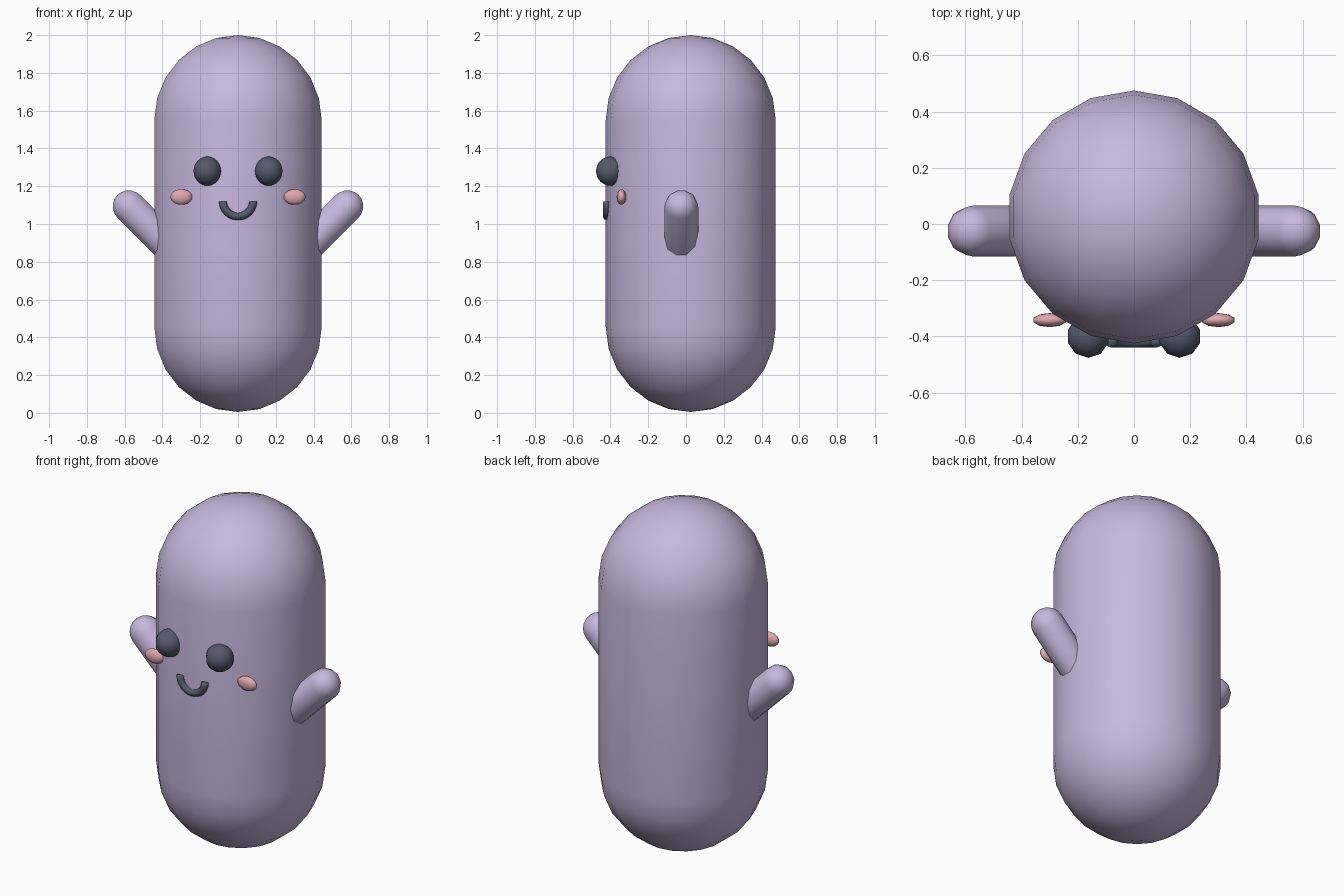
import bpy
import bmesh
import math
from mathutils import Matrix, Vector

cube = bpy.data.objects.get("Cube")
if cube:
    bpy.data.objects.remove(cube, do_unlink=True)


def linear(c):
    c /= 255
    return c / 12.92 if c <= 0.04045 else ((c + 0.055) / 1.055) ** 2.4


def material(name, rgb):
    mat = bpy.data.materials.new(name)
    mat.use_nodes = True
    colour = [linear(c) for c in rgb] + [1]
    mat.diffuse_color = colour
    mat.node_tree.nodes["Principled BSDF"].inputs["Base Color"].default_value = colour
    return mat


lavender = material("lavender", (200, 184, 222))
slate = material("dark slate", (84, 89, 108))
pink = material("blush pink", (224, 168, 175))


def add_object(name, bm, mat, matrix):
    bmesh.ops.recalc_face_normals(bm, faces=bm.faces)
    mesh = bpy.data.meshes.new(name)
    bm.to_mesh(mesh)
    bm.free()
    mesh.shade_smooth()
    mesh.materials.append(mat)
    obj = bpy.data.objects.new(name, mesh)
    obj.matrix_world = matrix
    bpy.context.collection.objects.link(obj)
    return obj


def capsule(name, start, end, radius, sides, cap_rings, mat):
    """Rounded cylinder whose cap centres are start and end."""
    start, end = Vector(start), Vector(end)
    axis = end - start
    half = axis.length / 2
    bm = bmesh.new()
    profile = []
    for sign in (-1, 1):
        for i in range(cap_rings + 1):
            step = cap_rings - i if sign < 0 else i
            a = math.pi / 2 * step / cap_rings
            profile.append(bm.verts.new((0, radius * math.cos(a), sign * (half + radius * math.sin(a)))))
    edges = [bm.edges.new(pair) for pair in zip(profile, profile[1:])]
    bmesh.ops.spin(bm, geom=profile + edges, axis=(0, 0, 1), cent=(0, 0, 0),
                   angle=math.tau, steps=sides, use_duplicate=False)
    bmesh.ops.remove_doubles(bm, verts=bm.verts, dist=0.0001)
    turn = Vector((0, 0, 1)).rotation_difference(axis).to_matrix().to_4x4()
    return add_object(name, bm, mat, Matrix.Translation((start + end) / 2) @ turn)


def ellipsoid(name, centre, size, sides, rings, mat):
    bm = bmesh.new()
    bmesh.ops.create_uvsphere(bm, u_segments=sides, v_segments=rings, radius=1)
    bmesh.ops.scale(bm, verts=bm.verts, vec=size)
    return add_object(name, bm, mat, Matrix.Translation(centre))


# Body
capsule("body", (0, 0.025, 0.455), (0, 0.025, 1.55), 0.45, 18, 6, lavender)

# Arms, eyes and cheeks on both sides
for side, s in (("left", 1), ("right", -1)):
    capsule(side + "_arm", (s * 0.33, -0.025, 0.845), (s * 0.575, -0.025, 1.09), 0.09, 10, 5, lavender)
    ellipsoid(side + "_eye", (s * 0.163, -0.4, 1.28), (0.076, 0.076, 0.077), 10, 16, slate)
    ellipsoid(side + "_cheek", (s * 0.3, -0.342, 1.143), (0.061, 0.025, 0.041), 10, 10, pink)

# Smile: half ring with open arc upward
bm = bmesh.new()
ring = bmesh.ops.create_circle(bm, segments=8, radius=0.021, cap_ends=True,
                               matrix=Matrix.Translation((0.08, 0, 0)))
bmesh.ops.spin(bm, geom=bm.faces[:] + bm.edges[:] + bm.verts[:], axis=(0, 1, 0),
               cent=(0, 0, 0), angle=math.pi, steps=12, use_duplicate=False)
add_object("smile", bm, slate, Matrix.Translation((0, -0.419, 1.12)))
